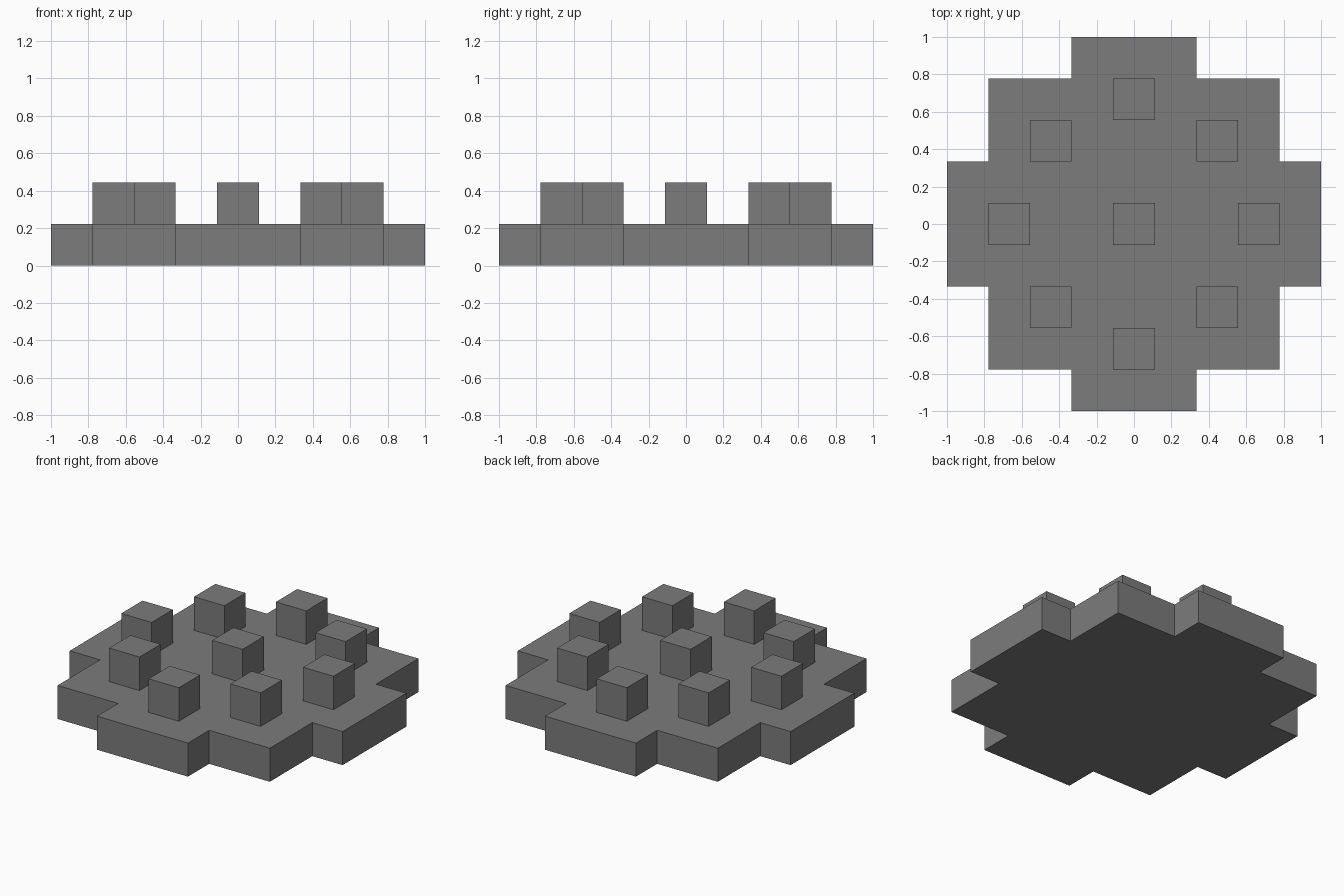
import bpy
import bmesh

U = 1 / 9  # grid module: the plate is 18 modules wide

cube = bpy.data.objects.get("Cube")
if cube:
    bpy.data.objects.remove(cube, do_unlink=True)

grey = bpy.data.materials.new("mid_grey")
grey.use_nodes = True
colour = (0.2, 0.2, 0.2, 1)
grey.diffuse_color = colour
grey.node_tree.nodes["Principled BSDF"].inputs["Base Color"].default_value = colour


def add_prism(name, outline, z, height):
    """Extrude a flat outline, given in modules, into a solid."""
    bm = bmesh.new()
    base = bm.faces.new([bm.verts.new((x * U, y * U, z * U)) for x, y in outline])
    top = bmesh.ops.extrude_face_region(bm, geom=[base], use_keep_orig=True)["geom"]
    bmesh.ops.translate(bm, vec=(0, 0, height * U),
                        verts=[v for v in top if isinstance(v, bmesh.types.BMVert)])
    bmesh.ops.recalc_face_normals(bm, faces=bm.faces)
    mesh = bpy.data.meshes.new(name)
    bm.to_mesh(mesh)
    bm.free()
    mesh.materials.append(grey)
    obj = bpy.data.objects.new(name, mesh)
    bpy.context.collection.objects.link(obj)


# Stepped base plate: one quarter of the outline turned four times
outline = []
quarter = [(9, -3), (9, 3), (7, 3), (7, 7), (3, 7)]
for _ in range(4):
    outline += quarter
    quarter = [(-y, x) for x, y in quarter]
add_prism("base_plate", outline, 0, 2)

# Cube studs: one in the middle and eight in a ring
studs = {"centre": (0, 0), "left": (6, 0), "right": (-6, 0), "back": (0, 6), "front": (0, -6),
         "back_left": (4, 4), "back_right": (-4, 4), "front_left": (4, -4), "front_right": (-4, -4)}
for place, (x, y) in studs.items():
    square = [(x - 1, y - 1), (x + 1, y - 1), (x + 1, y + 1), (x - 1, y + 1)]
    add_prism(place + "_stud", square, 2, 2)
